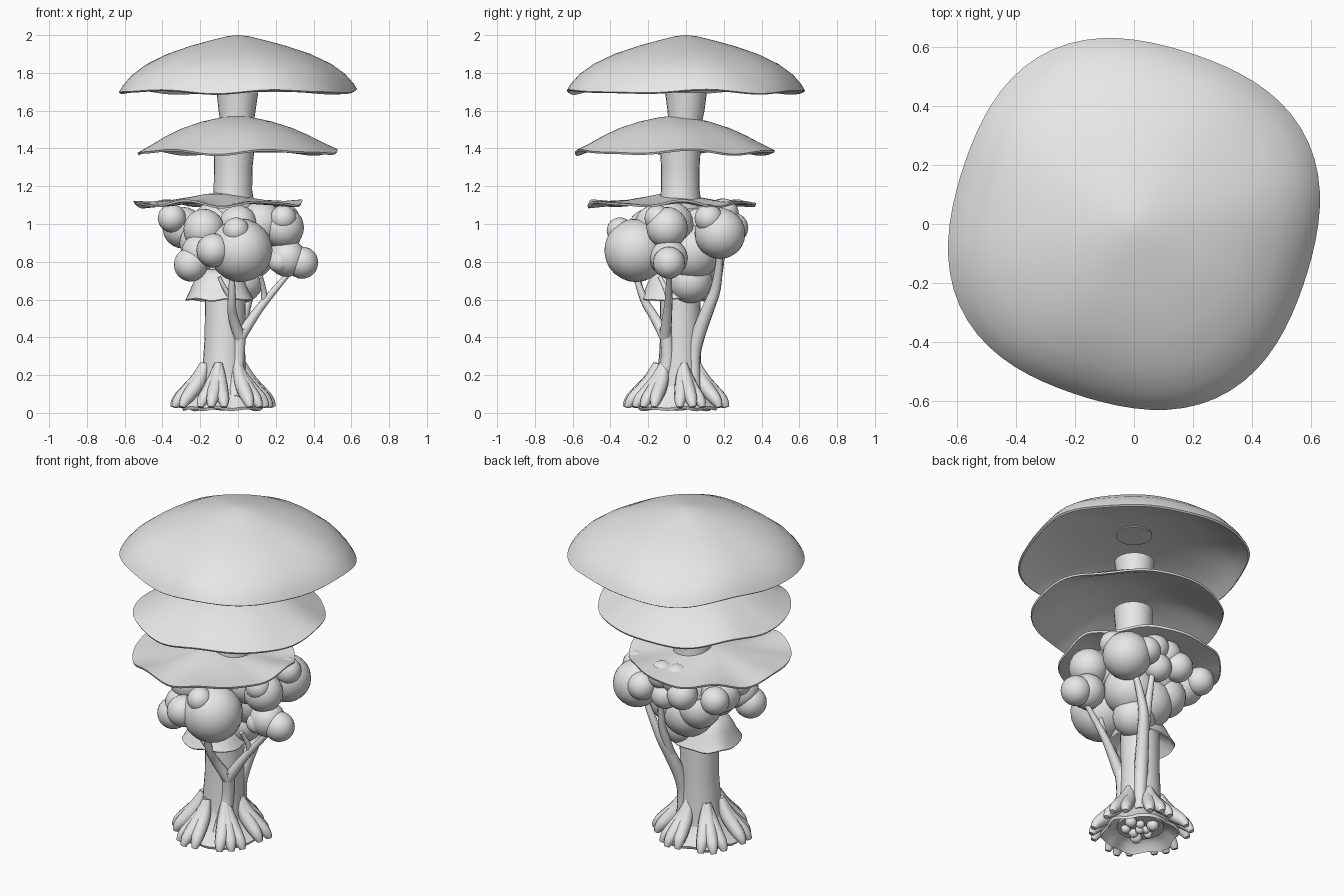
import bpy, bmesh, math, random
from math import sin, cos, pi, radians

random.seed(4)
if "Cube" in bpy.data.objects:
    bpy.data.objects.remove(bpy.data.objects["Cube"], do_unlink=True)

grey = bpy.data.materials.new("pale grey")
grey.use_nodes = True
grey.diffuse_color = (0.8, 0.8, 0.8, 1)
grey.node_tree.nodes["Principled BSDF"].inputs["Base Color"].default_value = (0.8, 0.8, 0.8, 1)


def finish(name, bm):
    """Turn a bmesh into a smooth-shaded object with sharp edges kept."""
    bmesh.ops.recalc_face_normals(bm, faces=bm.faces)
    mesh = bpy.data.meshes.new(name)
    bm.to_mesh(mesh)
    bm.free()
    mesh.materials.append(grey)
    obj = bpy.data.objects.new(name, mesh)
    bpy.context.collection.objects.link(obj)
    bpy.ops.object.select_all(action='DESELECT')
    obj.select_set(True)
    bpy.context.view_layer.objects.active = obj
    bpy.ops.object.shade_smooth_by_angle(angle=radians(40))
    return obj


def loft(name, rings):
    """Bridge rings of equal point count and close both ends."""
    bm = bmesh.new()
    loops = [[bm.verts.new(p) for p in ring] for ring in rings]
    n = len(loops[0])
    for a, b in zip(loops, loops[1:]):
        for i in range(n):
            j = (i + 1) % n
            bm.faces.new((a[i], a[j], b[j], b[i]))
    bm.faces.new(loops[0])
    bm.faces.new(loops[-1])
    return finish(name, bm)


def stem(name, sections, sides=24):
    """Round stem through (x, y, z, radius) sections."""
    return loft(name, [[(x + r * cos(2 * pi * i / sides), y + r * sin(2 * pi * i / sides), z)
                        for i in range(sides)] for x, y, z, r in sections])


def cap(name, centre, radius, profile, lobes, lobe_size, turn, waves, wave_size, sides=72):
    """Wavy mushroom cap; profile runs from the crown over the rim and back underneath."""
    rings = []
    for f, z in profile:
        ring = []
        for i in range(sides):
            a = 2 * pi * i / sides
            r = radius * f * (1 + lobe_size * f * f * cos(lobes * (a - turn)))
            dz = wave_size * f ** 3 * (sin(waves * a + 1) + 0.5 * sin((waves + 3) * a))
            ring.append((centre[0] + r * cos(a), centre[1] + r * sin(a), z + dz))
        rings.append(ring)
    return loft(name, rings)


def limb(name, points):
    """Tapered branch or root through (x, y, z, radius) points."""
    curve = bpy.data.curves.new(name, 'CURVE')
    curve.dimensions = '3D'
    curve.bevel_depth = 1
    curve.bevel_resolution = 3
    curve.use_fill_caps = True
    curve.resolution_u = 5
    spline = curve.splines.new('NURBS')
    spline.points.add(len(points) - 1)
    for p, (x, y, z, r) in zip(spline.points, points):
        p.co = (x, y, z, 1)
        p.radius = r
    spline.order_u = 3
    spline.use_endpoint_u = True
    curve.materials.append(grey)
    bpy.context.collection.objects.link(bpy.data.objects.new(name, curve))


def ball(name, x, y, z, r):
    bm = bmesh.new()
    bmesh.ops.create_icosphere(bm, subdivisions=3, radius=r)
    bmesh.ops.translate(bm, vec=(x, y, z), verts=bm.verts)
    finish(name, bm)


# Mushroom stems
stem("lower_stem", [(-.08, -.04, .06, .13), (-.075, -.035, .2, .115), (-.07, -.03, .4, .107),
                    (-.065, -.03, .7, .108), (-.03, -.03, 1.1, .11)])
stem("middle_stem", [(-.025, -.03, 1.08, .115), (-.027, -.03, 1.18, .102), (-.025, -.03, 1.3, .102),
                     (-.02, -.03, 1.405, .108)])
stem("upper_stem", [(-.005, -.005, 1.53, .088), (-.005, 0, 1.6, .098), (-.003, 0, 1.695, .11)])
stem("top_stem_socket", [(0, 0, 1.862, .1), (0, 0, 1.89, .1)])

# Mushroom caps
cap("top_cap", (0, 0), .632,
    [(.01, 2), (.1, 1.993), (.22, 1.974), (.4, 1.943), (.6, 1.9), (.78, 1.844), (.9, 1.787),
     (.97, 1.735), (1, 1.702), (.985, 1.695), (.92, 1.735), (.8, 1.784), (.6, 1.828), (.35, 1.858), (.15, 1.868)],
    4, .034, radians(27), 5, .008)
cap("middle_cap", (-.007, -.063), .53,
    [(.01, 1.572), (.15, 1.565), (.35, 1.542), (.55, 1.507), (.72, 1.465), (.87, 1.42), (1, 1.384),
     (.99, 1.374), (.85, 1.404), (.7, 1.443), (.5, 1.485), (.3, 1.516), (.15, 1.528)],
    3, .013, radians(225), 5, .01)
cap("lower_cap", (-.107, -.079), .447,
    [(.01, 1.165), (.15, 1.158), (.3, 1.145), (.55, 1.125), (.8, 1.113), (1, 1.112),
     (.99, 1.1), (.8, 1.1), (.5, 1.112), (.2, 1.135)],
    5, .01, .3, 6, .013)
cap("skirt_cap", (-.1, -.065), .185,
    [(.4, .76), (.62, .735), (.76, .69), (.88, .64), (1, .602), (.98, .596), (.84, .635), (.55, .68)],
    4, .04, .9, 5, .005, 40)

# Root mound with a hollow underside and stones in it
mound = (-.08, -.045)
cap("root_mound", mound, .21,
    [(.5, .2), (.6, .13), (.78, .08), (1, .03), (.97, .015), (.82, .05), (.6, .075), (.3, .08)],
    6, .05, .2, 7, .005, 48)
for i in range(9):
    a, r = i * 2.4, .035 * math.sqrt(i)
    ball("stone", mound[0] + r * cos(a), mound[1] + r * sin(a), .05, random.uniform(.022, .035))

# Roots: groups of fingers that part from a shared top
for group in range(6):
    base = group * pi / 3 + .3
    for finger in (-1, 0, 1):
        spread = finger * .25
        reach = .275 - .018 * abs(finger) + random.uniform(-.012, .012)
        path = []
        for f, z, r, part in ((.4, .26, .02, .1), (.5, .18, .038, .4), (.72, .115, .04, .7),
                              (.96, .06, .031, 1), (1, .03, .016, 1)):
            b = base + spread * part
            path.append((mound[0] + reach * f * cos(b), mound[1] + reach * f * sin(b), z, r))
        limb("root", path)

# Tree trunks and branches climbing the stem
limb("front_trunk", [(-.02, -.16, .08, .035), (-.005, -.11, .2, .038), (0, -.09, .32, .036), (.015, -.11, .45, .032)])
limb("front_branch", [(.01, -.11, .4, .032), (-.03, -.16, .5, .026), (-.035, -.23, .6, .022), (-.03, -.27, .74, .014)])
limb("side_branch", [(.01, -.11, .4, .032), (.08, -.1, .51, .026), (.15, -.09, .6, .02), (.27, -.09, .74, .014)])
limb("side_twig", [(.14, -.09, .6, .018), (.14, -.1, .65, .014), (.12, -.14, .72, .012)])
limb("front_twig", [(-.035, -.22, .61, .016), (-.07, -.24, .65, .012), (-.1, -.25, .72, .01)])
limb("back_trunk", [(0, .05, .1, .03), (-.02, .03, .28, .038), (0, .065, .42, .038), (.035, .12, .56, .034),
                    (.07, .17, .68, .026), (.14, .18, .85, .016)])
limb("back_branch", [(.02, .09, .48, .03), (.03, .14, .62, .026), (.045, .18, .75, .02), (.03, .2, .92, .014)])

# Foliage balls: x, y, z, radius
foliage = (
    (.015, .02, .7, .12), (-.05, .04, .8, .15), (.05, .03, .85, .15), (-.15, .08, .86, .12), (-.08, .02, .96, .18),
    (.015, -.265, .86, .168), (-.13, -.34, .86, .09), (-.25, -.26, .785, .09), (-.2, -.24, .85, .1),
    (-.01, -.35, .965, .07), (-.18, -.2, .97, .11), (0, -.17, 1.0, .1),
    (.26, -.09, .82, .1), (.34, -.09, .795, .085), (.22, -.13, .8, .06),
    (.2, .18, .95, .135), (.25, .12, 1.03, .075), (.12, .25, .98, .08),
    (.24, -.1, .98, .11), (.24, -.15, 1.03, .07), (.12, -.08, 1.0, .12),
    (-.29, .08, .98, .11), (-.35, 0, 1.03, .075), (-.32, .18, .98, .08),
    (-.13, .22, .98, .085), (0, .2, .94, .08), (-.07, .19, 1.05, .085), (.02, .2, 1.055, .08),
    (-.2, -.02, .9, .11),
)
for spot in foliage:
    ball("foliage_ball", *spot)
